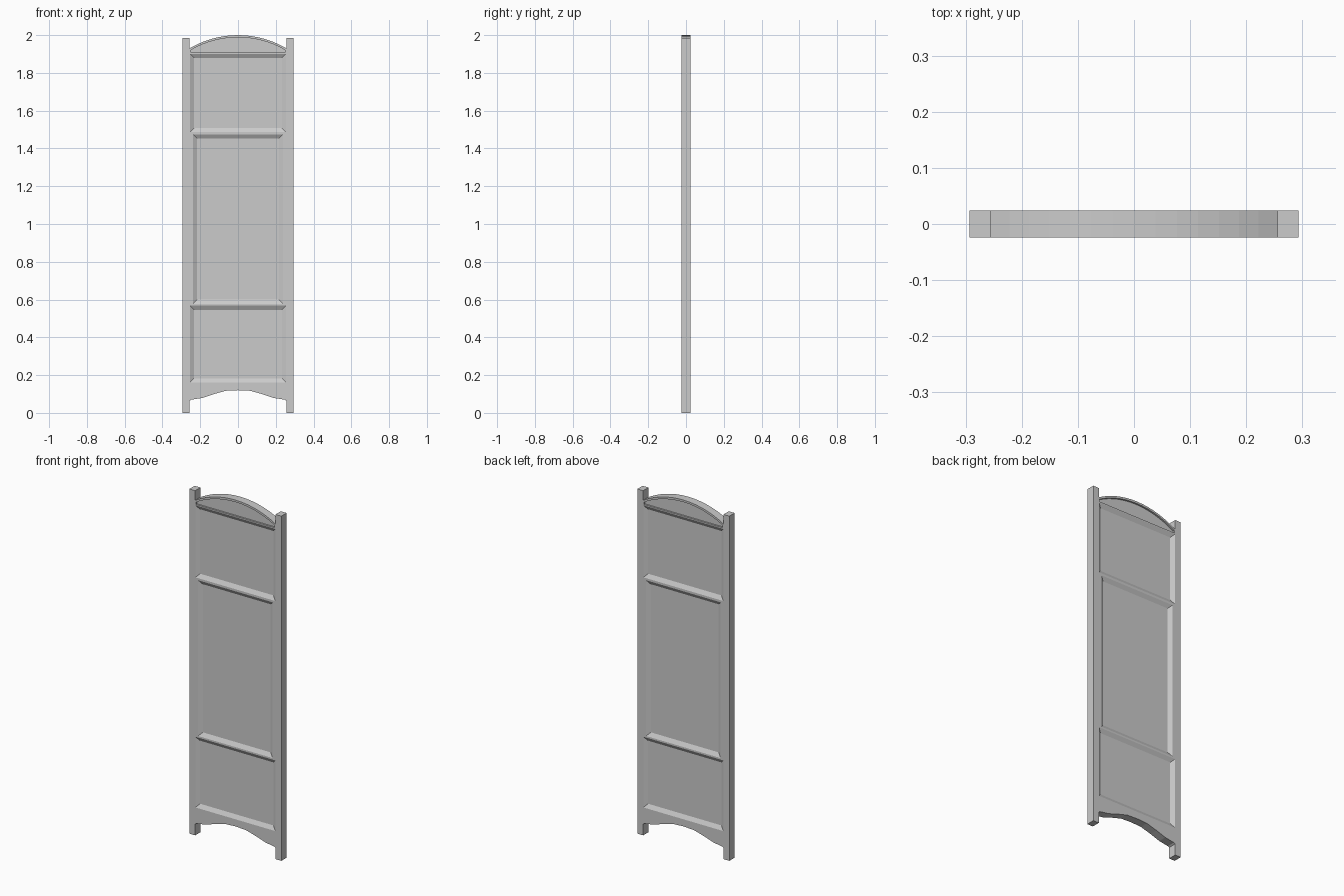
import bpy, bmesh, math

if "Cube" in bpy.data.objects:
    bpy.data.objects.remove(bpy.data.objects["Cube"])

HALF = 0.024     # half thickness of the screen
POST_IN, POST_OUT = 0.256, 0.293


def loft(name, rings):
    """Closed solid through rings of 3D points."""
    bm = bmesh.new()
    rows = [[bm.verts.new(p) for p in r] for r in rings]
    n = len(rows[0])
    for a, b in zip(rows, rows[1:]):
        for i in range(n):
            bm.faces.new((a[i], a[(i + 1) % n], b[(i + 1) % n], b[i]))
    bm.faces.new(rows[0])
    bm.faces.new(rows[-1])
    bmesh.ops.recalc_face_normals(bm, faces=bm.faces)
    me = bpy.data.meshes.new(name)
    bm.to_mesh(me)
    bm.free()
    ob = bpy.data.objects.new(name, me)
    bpy.context.collection.objects.link(ob)
    return ob


def prism(name, pts, y0, y1):
    return loft(name, [[(x, y, z) for x, z in pts] for y in (y0, y1)])


def arc(half_width, z_end, z_mid, n=14):
    """Circular arch points from right to left."""
    s = z_mid - z_end
    r = (half_width ** 2 + s * s) / (2 * s)
    a = math.asin(half_width / r)
    return [(r * math.sin(a - 2 * a * i / n),
             z_mid - r + r * math.cos(a - 2 * a * i / n)) for i in range(n + 1)]


# Frame outline: posts, arched top and scalloped bottom
apron = [(POST_IN, 0.065), (0.247, 0.07), (0.19, 0.079), (0.13, 0.099), (0.065, 0.117)]
outline = [(-x, z) for x, z in apron] + [(0, 0.12)] + apron[::-1]
outline += [(POST_IN, 0), (POST_OUT, 0), (POST_OUT, 1.985), (POST_IN, 1.985)]
outline += arc(POST_IN, 1.93, 2.0)
outline += [(-POST_IN, 1.985), (-POST_OUT, 1.985), (-POST_OUT, 0), (-POST_IN, 0)]
screen = prism("screen_panel", outline, -HALF, HALF)

cutters = []


def bevelled_recess(half_width, z0, z1, side, slope=0.022, depth=0.013):
    """Cutter for a panel recess with sloping edges."""
    rings = []
    for k in (-0.3, 1.0):
        w, lo, hi = half_width - slope * k, z0 + slope * k, z1 - slope * k
        y = side * (HALF - depth * k)
        rings.append([(-w, y, lo), (w, y, lo), (w, y, hi), (-w, y, hi)])
    cutters.append(loft("recess_cutter", rings))


# Three recessed panels and the lens under the arch, on both faces
for side in (-1, 1):
    bevelled_recess(0.255, 0.161, 0.568, side)
    bevelled_recess(0.238, 0.577, 1.474, side)
    bevelled_recess(0.255, 1.486, 1.901, side)
    lens = [(-0.25, 1.907), (0.25, 1.907)] + arc(0.25, 1.921, 1.988)
    cutters.append(prism("lens_cutter", lens, side * (HALF - 0.01), side * 0.05))

for c in cutters:
    m = screen.modifiers.new("recess", 'BOOLEAN')
    m.operation = 'DIFFERENCE'
    m.solver = 'EXACT'
    m.object = c

# Bake the cuts and drop the helpers
dg = bpy.context.evaluated_depsgraph_get()
baked = bpy.data.meshes.new_from_object(screen.evaluated_get(dg))
screen.modifiers.clear()
screen.data = baked
for c in cutters:
    bpy.data.objects.remove(c, do_unlink=True)
